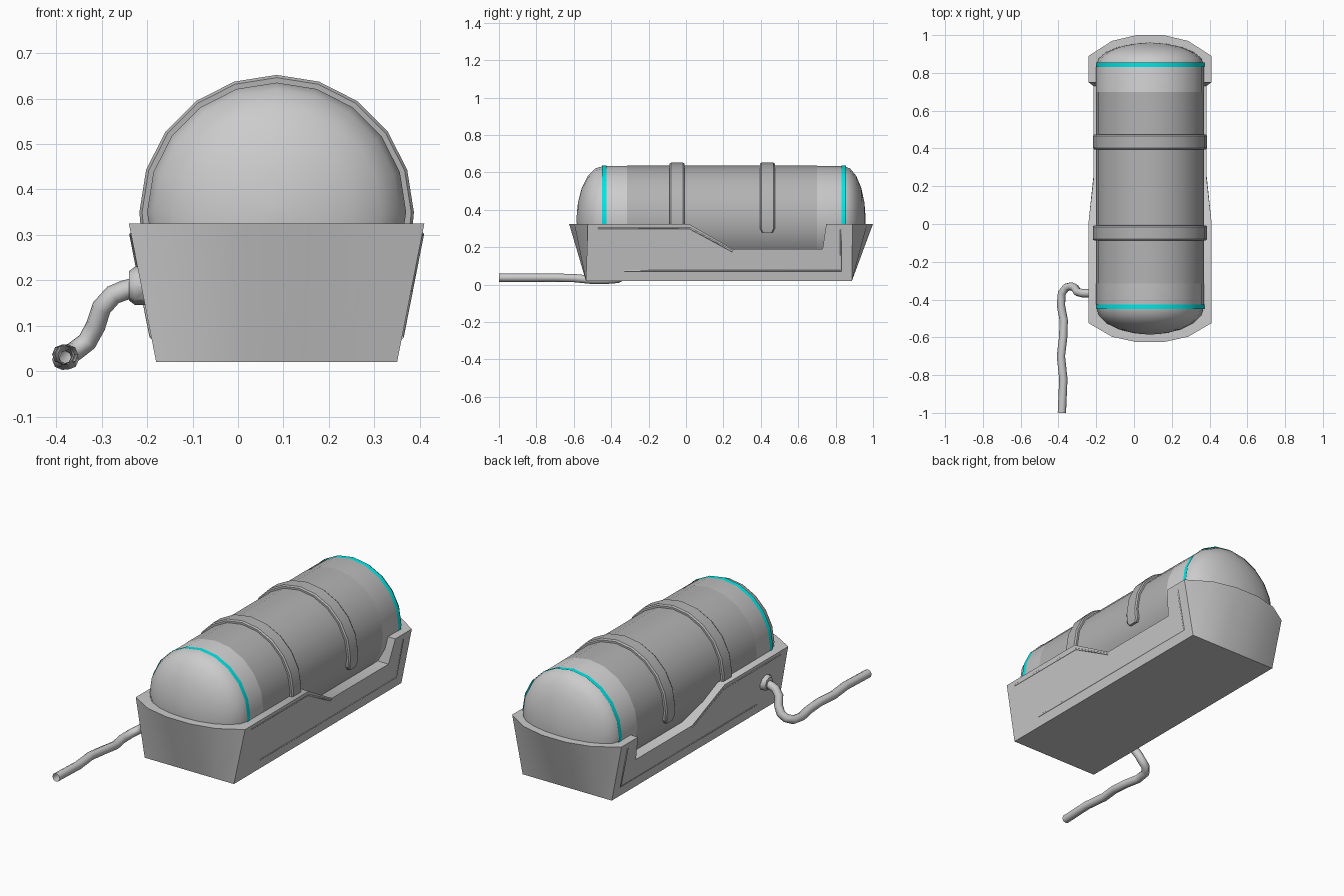
import bpy, bmesh
from math import sin, cos, pi, radians

if "Cube" in bpy.data.objects:
    bpy.data.objects.remove(bpy.data.objects["Cube"])

CX, CZ, R = 0.085, 0.35, 0.285      # tank axis and radius
SIDES = 20


def material(name, rgb):
    m = bpy.data.materials.new(name)
    m.diffuse_color = (*rgb, 1)
    m.use_nodes = True
    m.node_tree.nodes["Principled BSDF"].inputs["Base Color"].default_value = m.diffuse_color
    return m


CYAN = material("cyan", (0.0, 0.8, 0.8))
DARK = material("dark_grey", (0.45, 0.45, 0.45))


def finish(name, bm, mat=None, smooth=None):
    bmesh.ops.recalc_face_normals(bm, faces=bm.faces)
    me = bpy.data.meshes.new(name)
    bm.to_mesh(me)
    bm.free()
    ob = bpy.data.objects.new(name, me)
    bpy.context.collection.objects.link(ob)
    if mat:
        me.materials.append(mat)
    bpy.ops.object.select_all(action='DESELECT')
    ob.select_set(True)
    bpy.context.view_layer.objects.active = ob
    if smooth:
        bpy.ops.object.shade_smooth_by_angle(angle=radians(smooth))
    return ob


def loft(bm, rings, closed_path=False, caps=True):
    """Bridge equal-length rings of points with quads."""
    vs = [[bm.verts.new(p) for p in ring] for ring in rings]
    n = len(vs[0])
    for a, b in zip(vs, vs[1:]):
        for i in range(n):
            j = (i + 1) % n
            bm.faces.new((a[i], a[j], b[j], b[i]))
    if caps:
        bm.faces.new(vs[0])
        bm.faces.new(vs[-1])


def lathe(name, profile, sides=SIDES, mat=None, centre=(CX, 0, CZ), caps=True):
    """Revolve (y, radius) points round the y axis."""
    bm = bmesh.new()
    loft(bm, [[(r * cos(2 * pi * k / sides), y, r * sin(2 * pi * k / sides))
               for k in range(sides)] for y, r in profile], caps=caps)
    ob = finish(name, bm, mat, 40)
    ob.location = centre
    return ob


def tube(name, paths, radius, res):
    """Polyline tubes, turned into one mesh."""
    cu = bpy.data.curves.new(name, 'CURVE')
    cu.dimensions = '3D'
    cu.bevel_depth, cu.bevel_resolution = radius, res
    for pts in paths:
        sp = cu.splines.new('POLY')
        sp.points.add(len(pts) - 1)
        for p, co in zip(sp.points, pts):
            p.co = (*co, 1)
    ob = bpy.data.objects.new(name, cu)
    bpy.context.collection.objects.link(ob)
    bpy.ops.object.select_all(action='DESELECT')
    ob.select_set(True)
    bpy.context.view_layer.objects.active = ob
    bpy.ops.object.convert(target='MESH')
    return bpy.context.object


# Tank with elliptical domed ends
Y0, Y1, DOME0, DOME1 = -0.44, 0.84, 0.145, 0.12
arc = [radians(a) for a in (3, 18, 36, 54, 72, 90)]
front = [(Y0 - DOME0 * cos(a), R * sin(a)) for a in arc]
back = [(Y1 + DOME1 * cos(a), R * sin(a)) for a in reversed(arc)]
lathe("tank", front + back)

# Darker sleeve and the cyan rings
lathe("tank_sleeve", [(-0.315, R + 0.001), (0.70, R + 0.001)], mat=DARK, caps=False)
for tag, y in (("front", -0.45), ("back", 0.832)):
    lathe(tag + "_ring", [(y, R + 0.002), (y + 0.024, R + 0.002)], mat=CYAN, caps=False)

# Straps: bevelled bands over the tank
for tag, y in (("front", -0.048), ("back", 0.435)):
    section = [(-0.04, 0.28), (-0.04, 0.296), (-0.032, 0.302),
               (0.032, 0.302), (0.04, 0.296), (0.04, 0.28)]
    rings = []
    for a in [-14, -10] + list(range(0, 181, 18)) + [190, 194]:
        t, w = radians(a), 0.7 if a in (-14, 194) else 1
        rings.append([(CX + r * cos(t), y + dy * w, CZ + r * sin(t)) for dy, r in section])
    bm = bmesh.new()
    loft(bm, rings)
    finish(tag + "_strap", bm, DARK, 30)

# Cradle: rectangular foot flaring to a top with bowed ends
ZB, ZT, WB, WT = 0.02, 0.325, 0.265, 0.325


def half_width(z):
    return WB + (WT - WB) * (z - ZB) / (ZT - ZB)


bow = [(-1, 0), (-0.62, 0.72), (-0.22, 1), (0.22, 1), (0.62, 0.72), (1, 0)]
top, foot = [], []
for sx, corner, depth, foot_y in ((1, -0.525, -0.1, -0.535), (-1, 0.89, 0.11, 0.887)):
    for u, d in bow:
        top.append((CX + sx * u * WT, corner + depth * d, ZT))
        foot.append((CX + sx * u * WB, foot_y, ZB))
bm = bmesh.new()
loft(bm, [foot, top])
cradle = finish("cradle", bm)

# Side cut-out, from a profile pushed through the cradle
cut = [(0.015, ZT), (0.25, 0.19), (0.73, 0.19), (0.75, ZT), (0.75, 0.4), (0.015, 0.4)]
bm = bmesh.new()
loft(bm, [[(x, y, z) for y, z in cut] for x in (-0.6, 0.8)])
cutter = finish("cradle_cutter", bm)
cutter.hide_render = True
mod = cradle.modifiers.new("cutout", 'BOOLEAN')
mod.operation, mod.solver, mod.object = 'DIFFERENCE', 'EXACT', cutter
bpy.context.view_layer.objects.active = cradle
bpy.ops.object.modifier_apply(modifier=mod.name)
bpy.data.objects.remove(cutter)
bpy.ops.object.select_all(action='DESELECT')
cradle.select_set(True)
bpy.ops.object.shade_smooth_by_angle(angle=radians(30))

# Thin trim lines on both cradle sides
lines = [[(-0.47, 0.302), (0.02, 0.302), (0.25, 0.178)],
         [(-0.33, 0.075), (0.828, 0.075), (0.828, 0.295)]]
tube("cradle_trim", [[(CX + s * (half_width(z) - 0.002), y, z) for y, z in ln]
                     for ln in lines for s in (-1, 1)], 0.006, 0)

# Hose collar and hose trailing to the front
collar = lathe("hose_collar", [(-0.03, 0.042), (0.012, 0.042), (0.025, 0.032)], sides=8,
               centre=(-0.215, -0.365, 0.188))
collar.rotation_euler = (0, 0, pi / 2)
path = [(-0.21, -0.365, 0.188), (-0.25, -0.366, 0.178), (-0.275, -0.366, 0.168),
        (-0.30, -0.36, 0.14), (-0.313, -0.338, 0.10), (-0.332, -0.33, 0.065),
        (-0.358, -0.335, 0.045), (-0.382, -0.365, 0.03), (-0.387, -0.43, 0.025),
        (-0.372, -0.51, 0.026), (-0.375, -0.60, 0.035), (-0.387, -0.70, 0.037),
        (-0.374, -0.82, 0.037), (-0.382, -1.0, 0.037)]
hose = tube("hose", [path], 0.022, 2)
bpy.ops.object.shade_smooth_by_angle(angle=radians(60))
